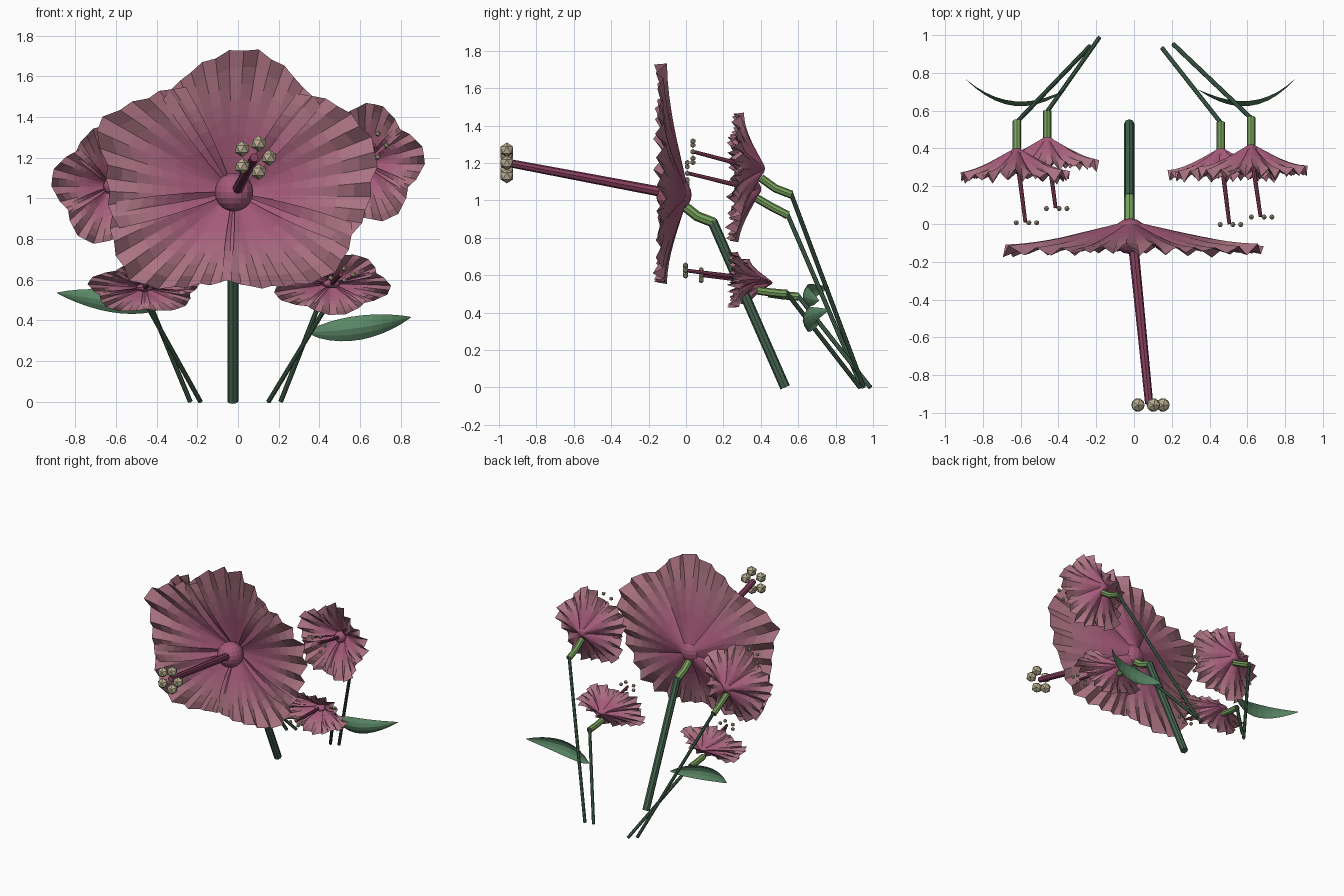
import bpy, bmesh, math, random
from mathutils import Vector

if "Cube" in bpy.data.objects:
    bpy.data.objects.remove(bpy.data.objects["Cube"])

random.seed(4)


def material(name, rgb):
    m = bpy.data.materials.new(name)
    m.diffuse_color = (*rgb, 1)
    m.use_nodes = True
    m.node_tree.nodes["Principled BSDF"].inputs["Base Color"].default_value = m.diffuse_color
    return m


# petal colour fades in steps from throat to rim
PETAL = [material(f"petal_pink_{i}", (0.37 + 0.008 * i, 0.10 + 0.017 * i, 0.19 + 0.008 * i)) for i in range(5)]
STYLE = material("style_pink", (0.24, 0.05, 0.11))
POLLEN = material("pollen", (0.48, 0.42, 0.28))
STEM = material("stem_green", (0.06, 0.13, 0.08))
CALYX = material("calyx_green", (0.19, 0.36, 0.11))
LEAF = material("leaf_green", (0.10, 0.24, 0.13))


def finish(bm, name, *mats):
    me = bpy.data.meshes.new(name)
    bm.to_mesh(me)
    bm.free()
    for m in mats:
        me.materials.append(m)
    ob = bpy.data.objects.new(name, me)
    bpy.context.collection.objects.link(ob)
    return ob


def tube(name, path, radii, mat, sides=8):
    bm = bmesh.new()
    pts = [Vector(p) for p in path]
    rings = []
    for i, p in enumerate(pts):
        d = (pts[min(i + 1, len(pts) - 1)] - pts[max(i - 1, 0)]).normalized()
        a = d.cross(Vector((1, 0, 0))).normalized()
        b = d.cross(a)
        r = radii[i] if isinstance(radii, (list, tuple)) else radii
        rings.append([bm.verts.new(p + r * (a * math.cos(t) + b * math.sin(t)))
                      for t in (2 * math.pi * k / sides for k in range(sides))])
    for r0, r1 in zip(rings, rings[1:]):
        for k in range(sides):
            j = (k + 1) % sides
            bm.faces.new((r0[k], r0[j], r1[j], r1[k]))
    bm.faces.new(rings[0])
    bm.faces.new(rings[-1])
    bmesh.ops.recalc_face_normals(bm, faces=bm.faces)
    return finish(bm, name, mat)


STEPS = (0.06, 0.18, 0.3, 0.42, 0.54, 0.65, 0.76, 0.88, 1.0)


def petals(name, centre, outline, angles, sx, sz, ruffle, cols=14):
    """Five overlapping cupped petals, pleated most strongly at their tips."""
    cx, cy, cz = centre
    for k, mid in enumerate(angles):
        bm = bmesh.new()
        grid = []
        pleat = [random.uniform(0.5, 1) * (-1) ** c for c in range(cols + 1)]
        for r, t in enumerate(STEPS):
            row = []
            for c in range(cols + 1):
                u = 2 * c / cols - 1
                fold = pleat[c] * max(0.3, 1.1 - u * u) * t ** 4
                th = math.radians(mid + 47 * u * (1 - 0.12 * t))
                rad = outline(th) * t * (1 - 0.09 * t * u ** 4)
                rad *= 1 + 0.015 * fold
                y = 0.018 - 0.155 * t ** 0.97 - 0.042 * math.sin(math.pi * t) * u * u
                y += ruffle * fold - 0.006 * (k % 2) * t
                row.append(bm.verts.new((cx + sx * rad * math.cos(th), cy + y,
                                         cz + sz * rad * math.sin(th))))
            grid.append(row)
        for r in range(len(STEPS) - 1):
            for c in range(cols):
                f = bm.faces.new((grid[r][c], grid[r][c + 1], grid[r + 1][c + 1], grid[r + 1][c]))
                f.material_index = max(0, min(4, r - 2))
        finish(bm, f"{name}_petal_{k + 1}", *PETAL)


def pistil(name, base, tip, radius, ring, grain, squash=1.0):
    tube(name + "_style", [base, tip], [radius * 1.15, radius * 0.9], STYLE)
    for i in range(5):
        a = 2 * math.pi * i / 5
        bm = bmesh.new()
        bmesh.ops.create_icosphere(bm, subdivisions=1, radius=grain)
        bmesh.ops.translate(bm, verts=bm.verts, vec=(tip[0] + ring * math.cos(a), tip[1] - grain * 0.2,
                                                     tip[2] + squash * ring * math.sin(a)))
        finish(bm, f"{name}_anther_{i + 1}", POLLEN)


def throat(name, loc, r, squash=1.0):
    bm = bmesh.new()
    bmesh.ops.create_uvsphere(bm, u_segments=16, v_segments=10, radius=r)
    bmesh.ops.scale(bm, verts=bm.verts, vec=(1, 1, squash))
    bmesh.ops.translate(bm, verts=bm.verts, vec=loc)
    finish(bm, name, PETAL[0])


# main flower: rim outline read in the front plane
C = (-0.02, 0.0, 1.03)
RIM_PTS = [(.05, 1.74), (.2, 1.67), (.33, 1.55), (.5, 1.46), (.63, 1.33), (.69, 1.2), (.65, 1.06),
           (.63, .9), (.56, .75), (.46, .62), (.2, .57), (0, .57), (-.2, .575), (-.52, .59),
           (-.61, .75), (-.65, .9), (-.64, 1.05), (-.65, 1.2), (-.71, 1.36), (-.6, 1.43),
           (-.45, 1.5), (-.3, 1.58), (-.12, 1.69)]
POLAR = sorted((math.atan2(z - C[2], x - C[0]) % (2 * math.pi), math.hypot(x - C[0], z - C[2]))
               for x, z in RIM_PTS)


def main_outline(th):
    th %= 2 * math.pi
    loop = [(POLAR[-1][0] - 2 * math.pi, POLAR[-1][1])] + POLAR + [(POLAR[0][0] + 2 * math.pi, POLAR[0][1])]
    for (a0, r0), (a1, r1) in zip(loop, loop[1:]):
        if a0 <= th <= a1:
            return r0 + (r1 - r0) * (th - a0) / (a1 - a0)


petals("main", C, main_outline, (86, 156, 226, 304, 16), 1, 1, 0.034, cols=14)
throat("main_throat", (-0.02, -0.065, 1.03), 0.095)
pistil("main", (-0.01, -0.05, 1.03), (0.08, -0.95, 1.2), 0.024, 0.073, 0.04)
tube("main_calyx", [(-.025, -.01, .97), (-.025, .06, .915), (-.025, .15, .88)], 0.027, CALYX)
tube("main_stem", [(-.025, .14, .89), (-.025, .53, 0)], 0.027, STEM)

# small flowers: centre, x/z half sizes, lobe phase, anther centre, calyx end, stem foot
SMALL = {
    "upper_left": ((-.62, .39, 1.06), .28, .28, 100, (-.575, .01, 1.145), (-.62, .545, .92), (-.235, .94)),
    "upper_right": ((.62, .41, 1.17), .28, .28, 80, (.67, .04, 1.26), (.62, .565, 1.03), (.21, .95)),
    "lower_left": ((-.46, .45, .56), .265, .12, 20, (-.415, .085, .6), (-.46, .6, .485), (-.185, .985)),
    "lower_right": ((.46, .39, .58), .275, .145, 60, (.505, 0, .625), (.46, .54, .5), (.15, .93)),
}
for name, (c, sx, sz, phase, tip, end, foot) in SMALL.items():
    ph = math.radians(phase)
    upper = sz > .2
    petals(name, c, lambda th: 1 + 0.07 * math.cos(5 * (th - ph)),
           [phase + 72 * i for i in range(5)], sx, sz, 0.036, cols=10)
    throat(name + "_throat", (c[0], c[1] - 0.03, c[2]), 0.042, sz / sx)
    pistil(name, (c[0], c[1] - 0.03, c[2]), tip, 0.011, 0.06, 0.015, 1 if upper else .5)
    rise = (c[2] - end[2] - .05, .06 if c[0] < 0 else .045) if upper else (.018, .01)
    tube(name + "_calyx", [(c[0], c[1] - .01, end[2] + rise[0]),
                           (c[0], (c[1] + end[1]) / 2 - .01, end[2] + rise[1] * .75), end], 0.022, CALYX)
    tube(name + "_stem", [(end[0], end[1] - .005, end[2] + .01), (*foot, 0)], 0.012, STEM)


# leaves: bowed, shallow-cupped blades along x
def leaf(name, base, mid, tip, width, n=10):
    bm = bmesh.new()
    a, b, c = Vector(base), Vector(mid) * 2 - (Vector(base) + Vector(tip)) / 2, Vector(tip)
    rows = []
    for i in range(n + 1):
        t = i / n
        p = a * (1 - t) ** 2 + b * 2 * t * (1 - t) + c * t * t
        w = width * max(0.03, math.sin(math.pi * t ** 0.85) ** 0.8 if 0 < t < 1 else 0)
        rows.append([bm.verts.new(p + Vector((0, 0.45 * w * abs(s) ** 1.7, w * s)))
                     for s in (-1, -.5, 0, .5, 1)])
    for r0, r1 in zip(rows, rows[1:]):
        for j in range(4):
            bm.faces.new((r0[j], r1[j], r1[j + 1], r0[j + 1]))
    finish(bm, name, LEAF)


leaf("right_leaf", (.34, .71, .34), (.61, .625, .365), (.85, .765, .415), 0.06)
leaf("left_leaf", (-.36, .71, .465), (-.63, .625, .495), (-.89, .765, .535), 0.055)
